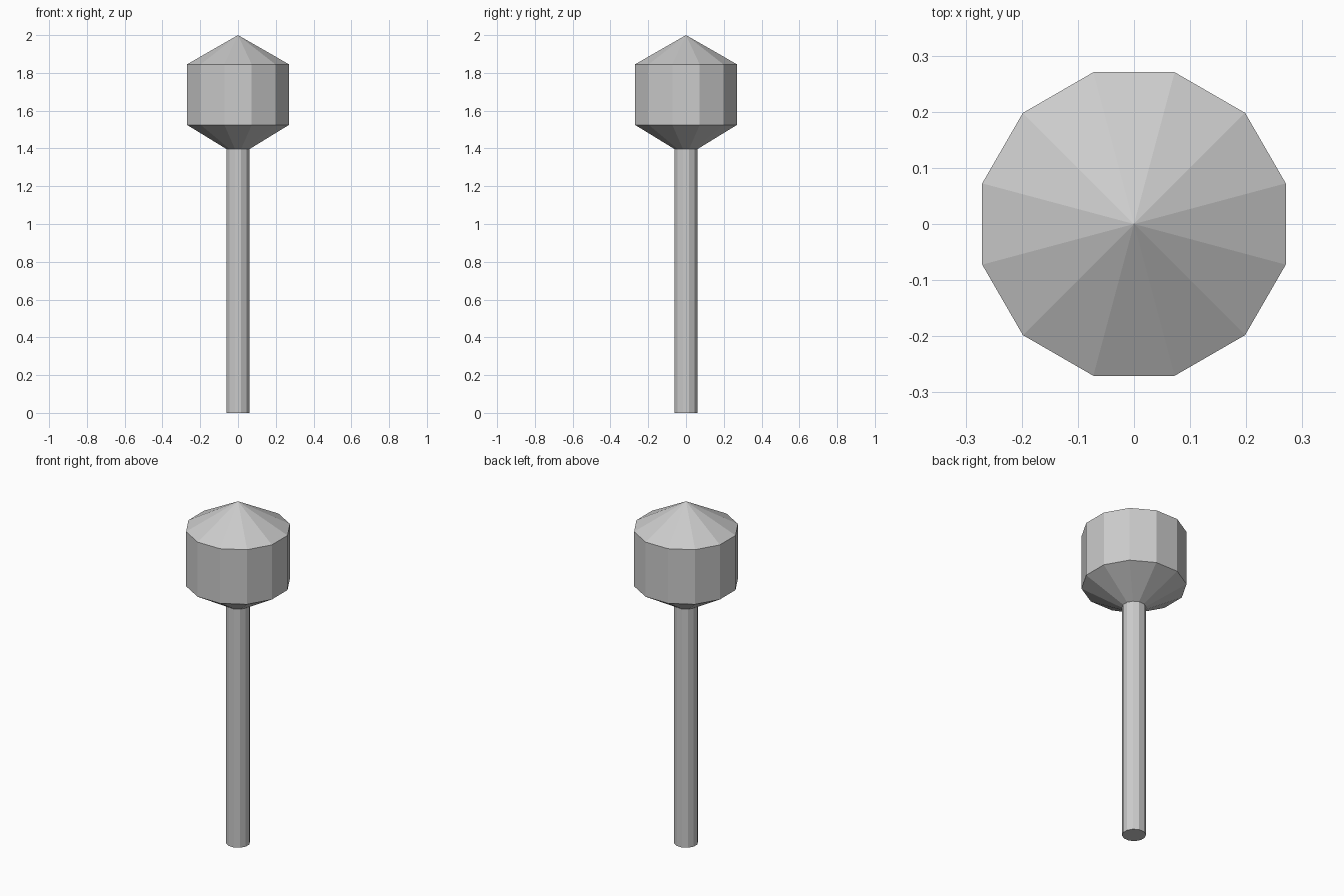
import bpy, bmesh
from math import cos, sin, radians

if "Cube" in bpy.data.objects:
    bpy.data.objects.remove(bpy.data.objects["Cube"])

SIDES = 12


def lathe(name, profile):
    """Faceted solid from (radius, z) points listed bottom to top; radius 0 makes an apex."""
    bm = bmesh.new()
    rings = []
    for r, z in profile:
        if r == 0:
            rings.append([bm.verts.new((0, 0, z))] * SIDES)
        else:
            angles = [radians(15 + 360 * i / SIDES) for i in range(SIDES)]
            rings.append([bm.verts.new((r * cos(a), r * sin(a), z)) for a in angles])
    for low, high in zip(rings, rings[1:]):
        for i in range(SIDES):
            j = (i + 1) % SIDES
            quad = [low[i], low[j], high[j], high[i]]
            bm.faces.new(list(dict.fromkeys(quad)))
    # close flat ends
    if profile[0][0] > 0:
        bm.faces.new(rings[0][::-1])
    if profile[-1][0] > 0:
        bm.faces.new(rings[-1])
    mesh = bpy.data.meshes.new(name)
    bm.to_mesh(mesh)
    bm.free()
    obj = bpy.data.objects.new(name, mesh)
    bpy.context.collection.objects.link(obj)
    return obj


# Straight handle
lathe("handle", [(0.064, 0), (0.064, 1.41)])

# Faceted head: lower taper, drum and pointed cap
lathe("head", [(0.06, 1.395), (0.28, 1.525), (0.28, 1.845), (0, 2.0)])
